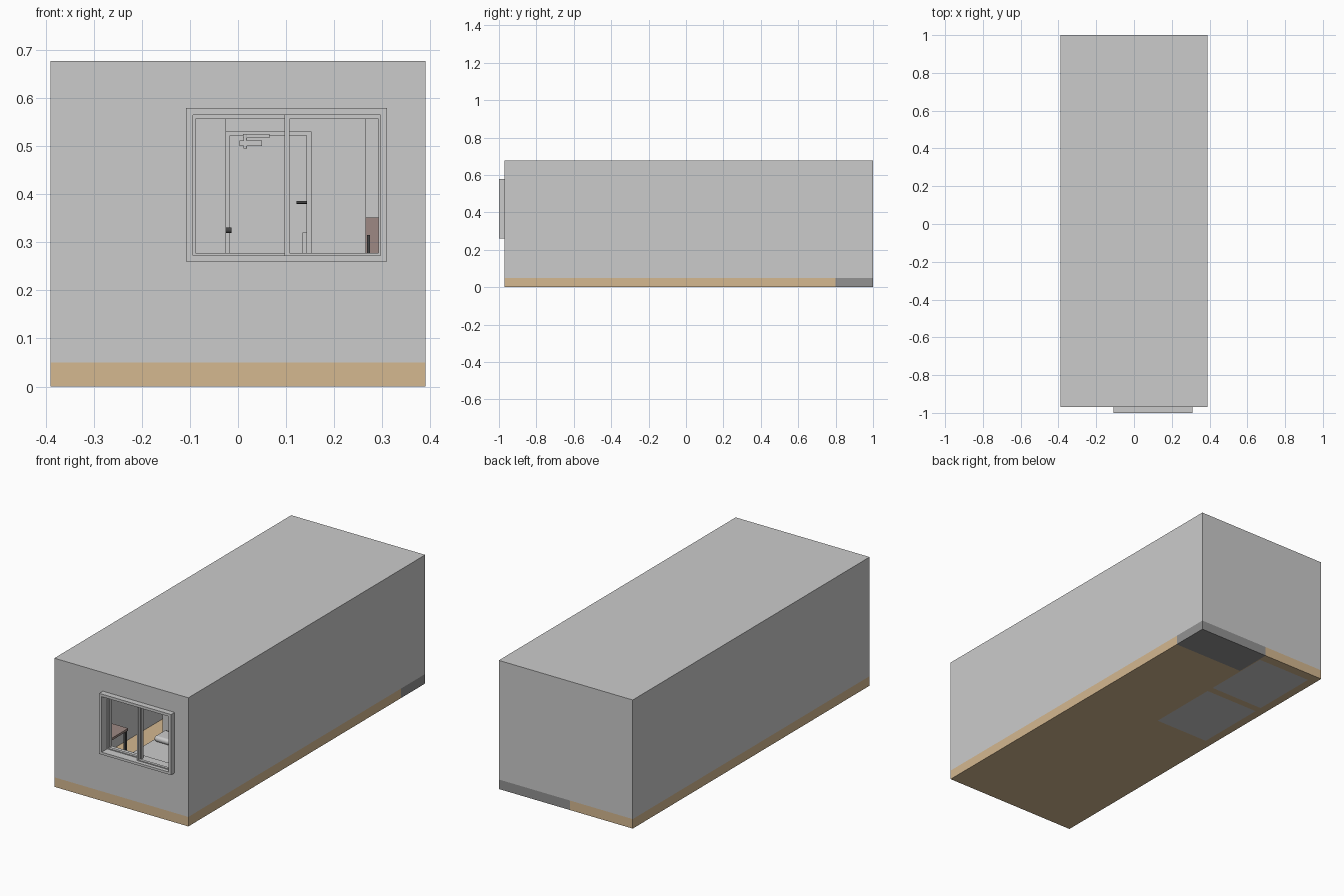
import bpy, math

if "Cube" in bpy.data.objects:
    bpy.data.objects.remove(bpy.data.objects["Cube"])

def material(name, rgb):
    m = bpy.data.materials.new(name)
    m.diffuse_color = (*rgb, 1)
    m.use_nodes = True
    m.node_tree.nodes["Principled BSDF"].inputs["Base Color"].default_value = m.diffuse_color
    return m

WOOD = material("wood_floor", (0.66, 0.48, 0.28))
DARK = material("dark_tile", (0.29, 0.29, 0.29))
BROWN = material("brown_wood", (0.34, 0.25, 0.23))
BLACK = material("black_metal", (0.06, 0.06, 0.06))
WHITE = material("white_fabric", (0.9, 0.9, 0.9))

def box(name, x, y, z, mat=None, bevel=0):
    """Box from (min, max) ranges."""
    bpy.ops.mesh.primitive_cube_add(size=1, location=[sum(r) / 2 for r in (x, y, z)])
    o = bpy.context.object
    o.name = name
    o.scale = [r[1] - r[0] for r in (x, y, z)]
    bpy.ops.object.transform_apply(location=False, rotation=False, scale=True)
    if mat:
        o.data.materials.append(mat)
    if bevel:
        b = o.modifiers.new("soft_edge", 'BEVEL')
        b.width, b.segments = bevel, 3
        bpy.ops.object.shade_smooth_by_angle()
    return o

def cut(o, *ranges):
    """Subtract a box and bake the result."""
    c = box("cutter", *ranges)
    m = o.modifiers.new("cut", 'BOOLEAN')
    m.object, m.operation, m.solver = c, 'DIFFERENCE', 'EXACT'
    bpy.context.view_layer.objects.active = o
    bpy.ops.object.modifier_apply(modifier=m.name)
    bpy.data.objects.remove(c)

def frame(name, x, z, y, t, mat=None):
    """Rectangular frame lying in the xz plane."""
    f = box(name, x, y, z, mat)
    cut(f, (x[0] + t, x[1] - t), (y[0] - .1, y[1] + .1), (z[0] + t, z[1] - t))
    return f

def cylinder(name, loc, r, depth, rot=(0, 0, 0), mat=None, scale=(1, 1, 1)):
    bpy.ops.mesh.primitive_cylinder_add(vertices=24, radius=r, depth=depth, location=loc, rotation=rot)
    o = bpy.context.object
    o.name, o.scale = name, scale
    bpy.ops.object.shade_smooth_by_angle()
    if mat:
        o.data.materials.append(mat)
    return o

# floor slab, with entry and two wet-room floors let into it
F = (0, .05)
slab = box("wood_floor", (-.39, .39), (-.97, 1), F, WOOD)
cut(slab, (-.025, .5), (.8, 1.1), (-.1, .2))
box("entry_floor", (-.025, .39), (.8, 1), F, DARK)
WET = {"bathroom": (.58, .95), "laundry": (.15, .54)}
for name, y in WET.items():
    cut(slab, (-.345, -.03), y, (-.1, .2))
    box(name + "_floor", (-.345, -.03), y, F)

# outer walls and ceiling in one shell, with the window opening
shell = box("walls_and_ceiling", (-.39, .39), (-.97, 1), (.05, .677))
cut(shell, (-.345, .345), (-.925, .95), (0, .63))
cut(shell, (-.1, .304), (-1.1, -.9), (.267, .571))

# inner partitions with doors to the wet rooms
H = (.05, .63)
side = box("corridor_partition", (-.055, -.025), (.115, .95), H)
box("front_partition", (-.345, -.055), (.115, .15), H)
box("middle_partition", (-.345, -.055), (.54, .58), H)
for name, y in WET.items():
    c = (y[0] + y[1]) / 2
    cut(side, (-.1, .1), (c - .09, c + .09), (0, .52))
    box(name + "_door", (-.045, -.035), (c - .09, c + .09), (.05, .52))
    cylinder(name + "_door_handle", (-.025, c - .075, .325), .006, .022, (0, math.pi / 2, 0), BLACK)

# sliding window
frame("window_outer_trim", (-.108, .31), (.26, .579), (-1, -.97), .008)
frame("window_frame", (-.1, .302), (.267, .571), (-1, -.915), .006)
frame("window_left_sash", (-.098, .107), (.268, .566), (-.955, -.94), .01)
frame("window_right_sash", (.097, .302), (.268, .566), (-.98, -.965), .01)

# entrance door inside the back wall
box("entrance_door_frame", (-.025, .153), (.942, .951), (.05, .53))
box("entrance_door", (-.018, .143), (.932, .943), (.05, .522))
cylinder("door_handle", (.133, .918, .383), .003, .022, (0, math.pi / 2, 0), BLACK)
box("door_lock", (.134, .143), (.922, .933), (.25, .32))
box("door_closer_body", (.003, .05), (.915, .932), (.5, .512))
box("door_closer_arm", (.01, .065), (.917, .923), (.517, .525))
cylinder("door_closer_pivot", (.015, .92, .51), .004, .03)

# tall wardrobe and lower brown cabinet along the right wall
box("tall_wardrobe", (.265, .345), (.3, .78), H)
box("brown_cabinet", (.265, .345), (-.2, .3), (.05, .352), BROWN)
box("cabinet_handle", (.268, .275), (-.208, -.2), (.22, .315), BLACK)

# desk on the left wall
box("desk_top", (-.345, -.205), (-.9, -.62), (.212, .224), BROWN)
for i, x in enumerate((-.335, -.215)):
    for j, y in enumerate((-.89, -.63)):
        box(f"desk_leg_{i}{j}", (x - .006, x + .006), (y - .006, y + .006), (.05, .212), BLACK)

# bed with headboard towards the back of the room
BX = (-.12, .23)
box("bed_base", BX, (-.92, -.455), (.05, .11))
box("mattress", (BX[0] + .004, BX[1] - .004), (-.917, -.457), (.11, .16), WHITE, .01)
box("headboard", BX, (-.455, -.43), (.05, .265))
for i, x in enumerate((-.03, .14)):
    box(f"pillow_{i}", (x - .07, x + .07), (-.56, -.465), (.158, .188), WHITE, .013)

# bathroom fittings and washing machine
cylinder("toilet_bowl", (-.25, .83, .095), .045, .09, scale=(1.3, 1, 1))
box("toilet_tank", (-.345, -.3), (.78, .88), (.05, .2), None, .008)
box("wash_basin", (-.345, -.25), (.63, .74), (.2, .235), None, .008)
box("washing_machine", (-.34, -.2), (.38, .53), (.05, .25), None, .006)
cylinder("washing_machine_door", (-.198, .455, .15), .045, .01, (0, math.pi / 2, 0), BLACK)
